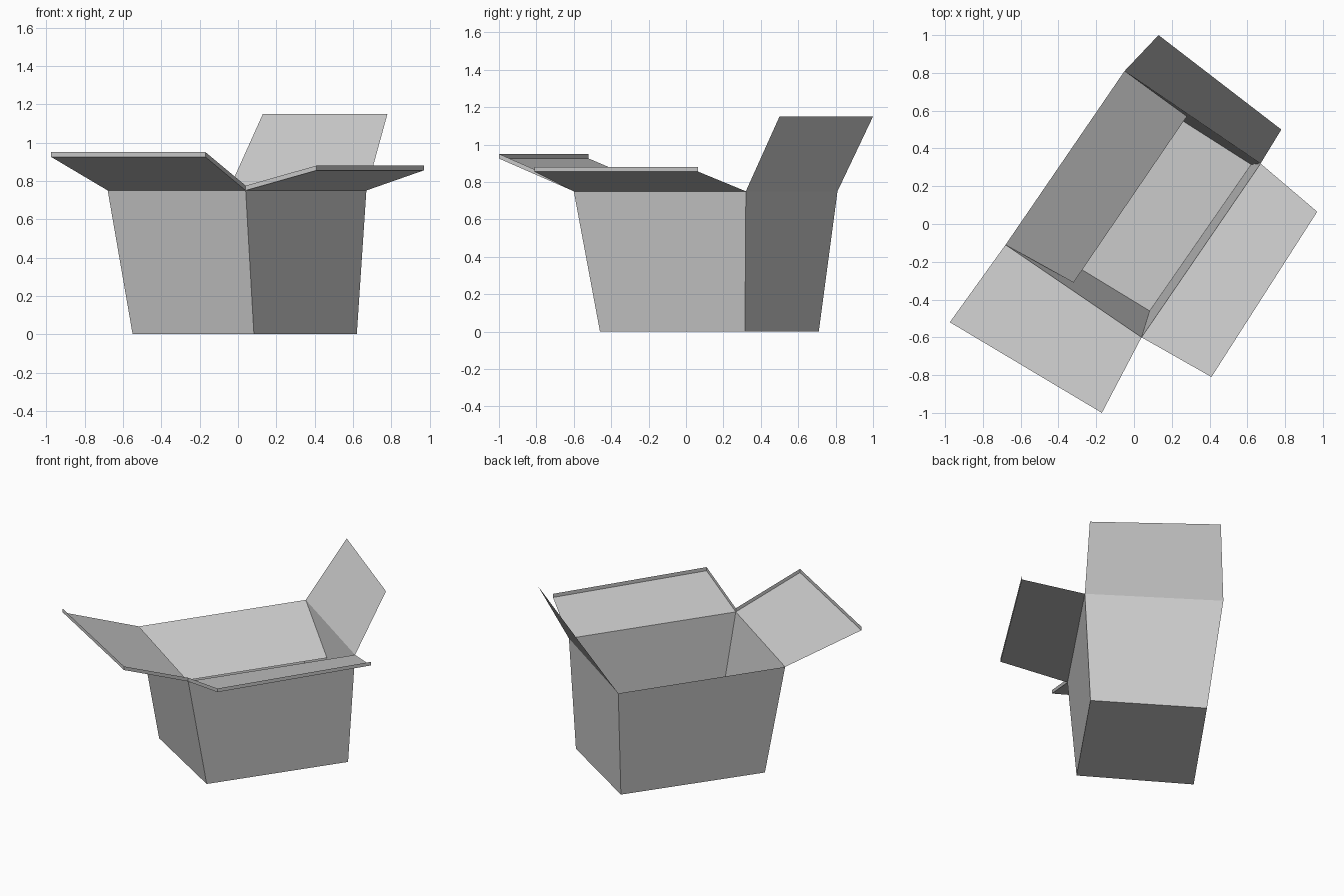
import bpy
from mathutils import Vector

cube = bpy.data.objects.get("Cube")
if cube:
    bpy.data.objects.remove(cube, do_unlink=True)

card = bpy.data.materials.new("grey_card")
card.use_nodes = True
colour = (0.6, 0.6, 0.6, 1)
card.diffuse_color = colour
card.node_tree.nodes["Principled BSDF"].inputs["Base Color"].default_value = colour


def sheet(name, points, faces):
    mesh = bpy.data.meshes.new(name)
    mesh.from_pydata(points, [], faces)
    mesh.materials.append(card)
    obj = bpy.data.objects.new(name, mesh)
    bpy.context.collection.objects.link(obj)
    return obj


# Corners run anticlockwise: left, front, right, back
RIM, LIP = 0.75, Vector((0, 0, 0.025))
rim = [Vector((x, y, RIM)) for x, y in
       ((-0.68, -0.11), (0.04, -0.60), (0.67, 0.32), (-0.05, 0.81))]
base = [Vector((x, y, 0)) for x, y in
        ((-0.55, -0.075), (0.083, -0.46), (0.62, 0.315), (0.0, 0.71))]

# Tapered open box: four walls and a floor
walls = [(i, (i + 1) % 4, (i + 1) % 4 + 4, i + 4) for i in range(4)]
sheet("box_body", base + rim, walls + [(3, 2, 1, 0)])


# Flap hinged on one rim edge; its free edge ends at the two given points
def flap(name, side, start, end, lip_path=()):
    points = [rim[side], rim[(side + 1) % 4], Vector(end), Vector(start)]
    sheet(name, points, [(0, 1, 2, 3)])
    # Thin upright lip along the chosen flap corners
    if lip_path:
        low = [points[i] for i in lip_path]
        n = len(low)
        sheet(name + "_lip", low + [p + LIP for p in low],
              [(i, i + 1, i + 1 + n, i + n) for i in range(n - 1)])


flap("front_flap", 0, (-0.975, -0.52, 0.925), (-0.17, -1.0, 0.925), (3, 2, 1))
flap("right_flap", 1, (0.41, -0.81, 0.855), (0.97, 0.065, 0.855), (0, 3, 2))
flap("back_flap", 2, (0.78, 0.50, 1.15), (0.13, 1.0, 1.15))
flap("inner_left_flap", 3, (0.28, 0.57, 0.53), (-0.32, -0.31, 0.53))
